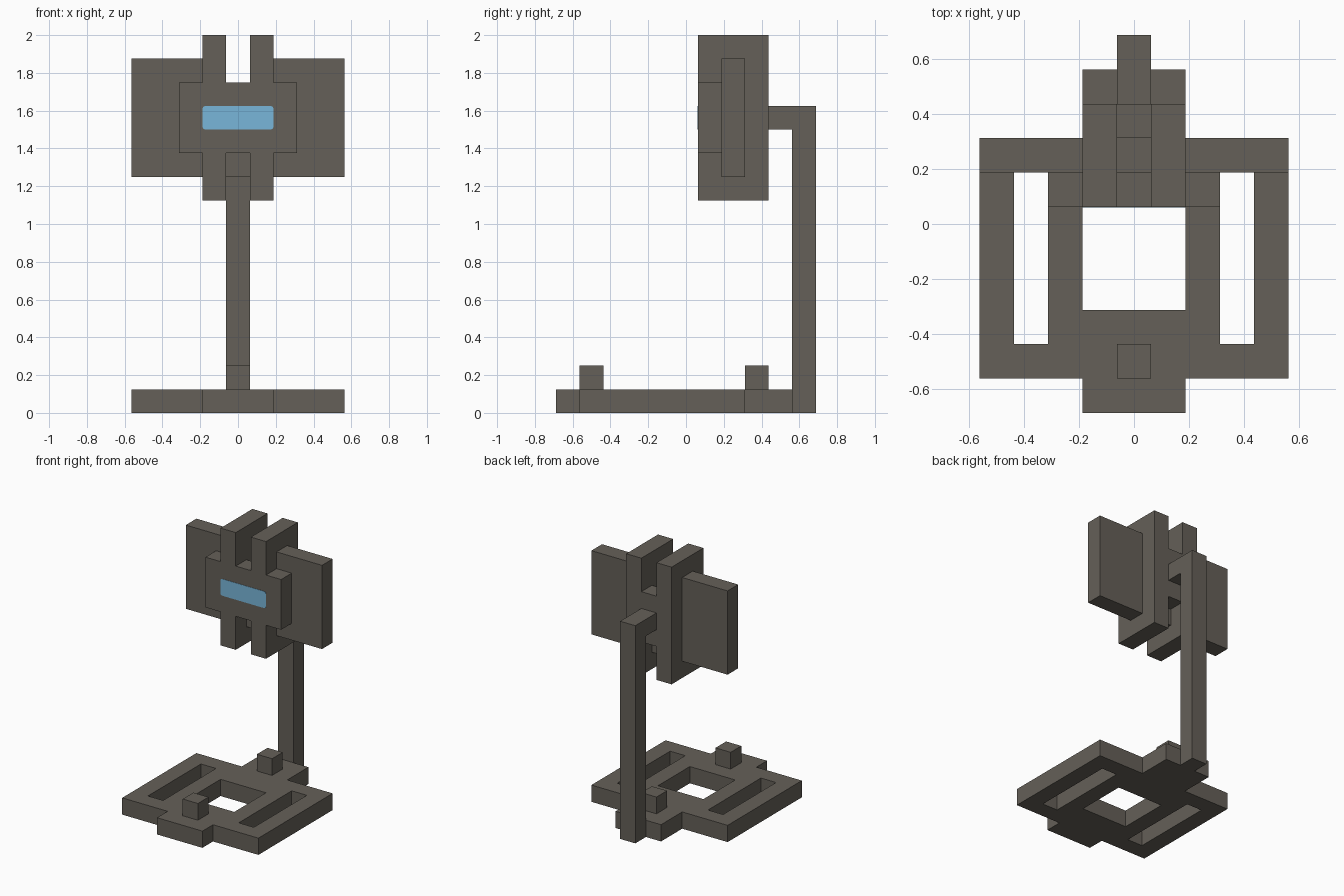
import bpy, bmesh
from itertools import product
from mathutils import Vector

if "Cube" in bpy.data.objects:
    bpy.data.objects.remove(bpy.data.objects["Cube"])

U = 0.125  # every part sits on this block grid


def material(name, rgb):
    m = bpy.data.materials.new(name)
    m.use_nodes = True
    m.diffuse_color = (*rgb, 1)
    m.node_tree.nodes["Principled BSDF"].inputs["Base Color"].default_value = (*rgb, 1)
    return m


grey = material("warm dark grey", (0.13, 0.117, 0.098))
blue = material("screen blue", (0.19, 0.47, 0.70))


def block(xs, ys, zs):
    """Grid cells between inclusive (low, high) indices."""
    return set(product(*(range(a, b + 1) for a, b in (xs, ys, zs))))


def mirror(cells):
    return cells | {(-x, y, z) for x, y, z in cells}


def finish(name, bm, mat):
    mesh = bpy.data.meshes.new(name)
    bm.to_mesh(mesh)
    bm.free()
    mesh.materials.append(mat)
    obj = bpy.data.objects.new(name, mesh)
    bpy.context.collection.objects.link(obj)
    return obj


def solid(name, cells):
    """Closed shell around a set of grid cells, with flat areas merged."""
    bm = bmesh.new()
    for cell in cells:
        for axis, side in product(range(3), (-1, 1)):
            n = [0, 0, 0]
            n[axis] = side
            n = Vector(n)
            if tuple(int(c) for c in Vector(cell) + n) in cells:
                continue
            u = Vector((n.y, n.z, n.x))
            v = n.cross(u)
            mid = Vector(cell) + Vector((0, 0, 0.5)) + n / 2
            ring = [mid + (a * u + b * v) / 2 for a, b in ((-1, -1), (1, -1), (1, 1), (-1, 1))]
            bm.faces.new([bm.verts.new(p * U) for p in ring])
    bmesh.ops.remove_doubles(bm, verts=bm.verts, dist=0.001)
    bmesh.ops.dissolve_limit(bm, angle_limit=0.02, verts=bm.verts, edges=bm.edges)
    return finish(name, bm, grey)


# Base plate with a square opening, two long slots and front and back tongues
base = block((-4, 4), (-4, 2), (0, 0)) | block((-1, 1), (-5, 4), (0, 0))
base -= block((-1, 1), (-2, 0), (0, 0)) | mirror(block((3, 3), (-3, 1), (0, 0)))
solid("base_plate", base)

# Pegs on the base
solid("front_peg", {(0, -4, 1)})
solid("back_peg", {(0, 3, 1)})

# Upright post with the arm that holds the head
solid("post_and_arm", block((0, 0), (5, 5), (0, 12)) | {(0, 4, 12)})

# Head: twin fins, face block and the core between the fins
head = mirror(block((1, 1), (1, 3), (9, 15)))
head |= block((-2, 2), (1, 1), (11, 13))
head |= block((0, 0), (2, 2), (10, 12)) | block((0, 0), (3, 3), (11, 13))
solid("head", head)

# Side panels
for side, name in ((1, "left_panel"), (-1, "right_panel")):
    cells = block((2, 4), (2, 2), (10, 14))
    solid(name, {(side * x, y, z) for x, y, z in cells})

# Thin screen with softened corners on the face block
bm = bmesh.new()
bmesh.ops.create_cube(bm, size=1)
for v in bm.verts:
    v.co = (v.co.x * 3 * U, v.co.y * 0.004 + U / 2, v.co.z * U + 12.5 * U)
corners = [e for e in bm.edges if abs(e.verts[0].co.y - e.verts[1].co.y) > 0.001]
bmesh.ops.bevel(bm, geom=corners, offset=0.015, segments=3, profile=0.5, affect='EDGES')
finish("screen", bm, blue)
